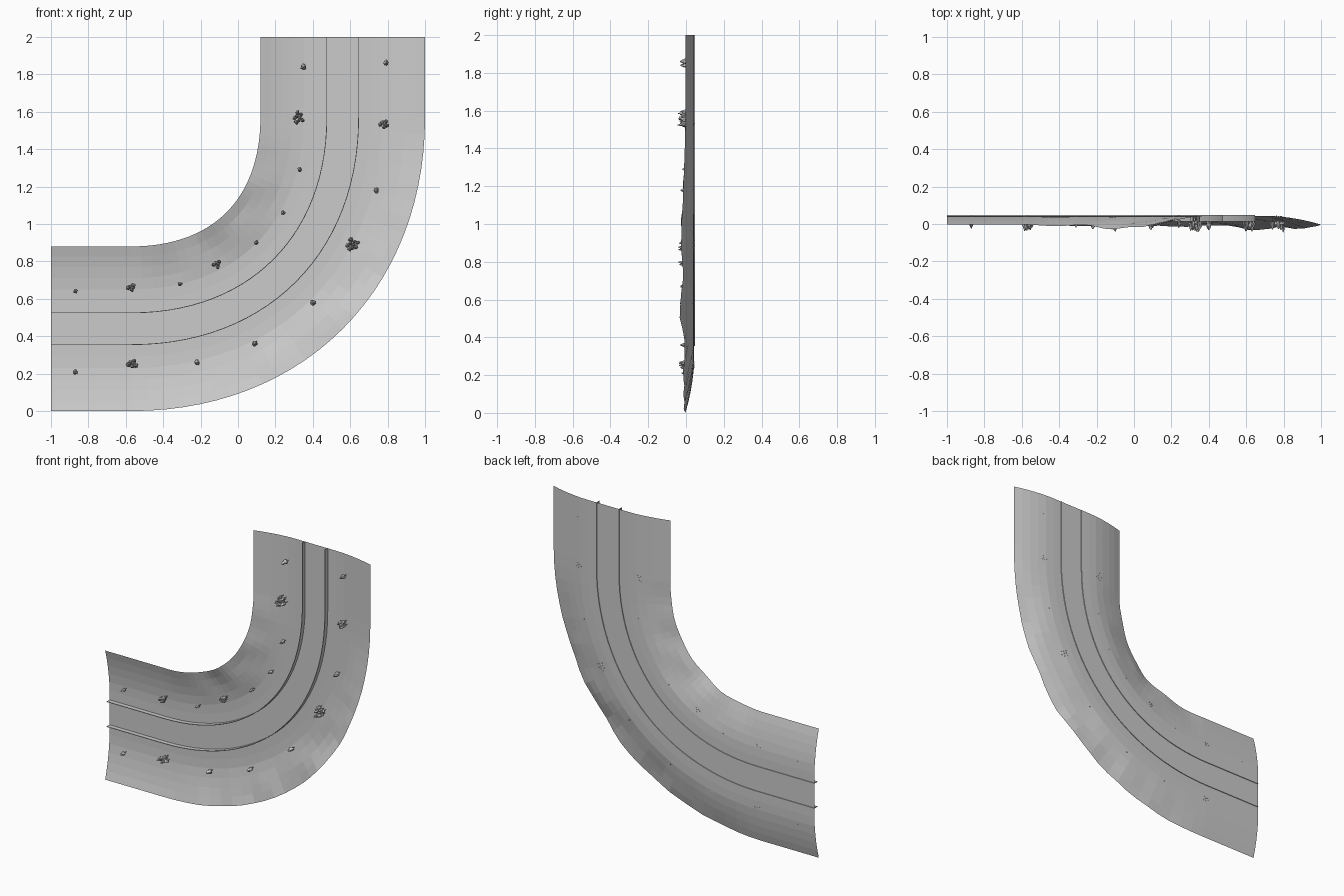
import bpy, bmesh, math, random
from mathutils import Vector, Matrix, noise

if "Cube" in bpy.data.objects:
    bpy.data.objects.remove(bpy.data.objects["Cube"])

random.seed(4)

# Centre line in the XZ plane: straight, bend, straight
P = [Vector(p) for p in ((-0.57, 0.44), (0.108, 0.44), (0.56, 0.892), (0.56, 1.57))]
path = []
for i in range(4):
    path.append((Vector((-1 + 0.43 * i / 4, 0.44)), Vector((1, 0)), 0.0))
N = 28
for i in range(N + 1):
    t = i / N
    s = 1 - t
    p = P[0] * s**3 + P[1] * 3 * s * s * t + P[2] * 3 * s * t * t + P[3] * t**3
    d = ((P[1] - P[0]) * s * s + (P[2] - P[1]) * 2 * s * t + (P[3] - P[2]) * t * t).normalized()
    path.append((p, d, math.sin(math.pi * t)))
for i in range(1, 5):
    path.append((Vector((0.56, 1.57 + 0.43 * i / 4)), Vector((0, 1)), 0.0))

ROAD = 0.085
PROFILE = [(0.085, 0.043), (0.15, 0.043), (0.21, 0.041), (0.27, 0.034),
           (0.33, 0.024), (0.385, 0.012), (0.44, -0.003)]


def bank_y(off):
    a = abs(off)
    for (d0, y0), (d1, y1) in zip(PROFILE, PROFILE[1:]):
        if a <= d1:
            return y0 + (y1 - y0) * (a - d0) / (d1 - d0)
    return PROFILE[-1][1]


def place(sample, off, y):
    p, d, bend = sample
    q = p + Vector((d.y, -d.x)) * off
    return Vector((q.x, y, q.y))


def finish(name, bm):
    me = bpy.data.meshes.new(name)
    bm.to_mesh(me)
    bm.free()
    ob = bpy.data.objects.new(name, me)
    bpy.context.collection.objects.link(ob)
    return ob


def sweep(name, section, closed=False, rough=0.0):
    """Sweep a list of (offset, y) points along the path."""
    bm = bmesh.new()
    rows = []
    for s in path:
        row = []
        for off, y in section:
            v = place(s, off, y)
            if rough:
                # banks grow rougher and higher towards their rim in the bend
                k = max(0, (abs(off) - 0.2) / 0.24) * s[2]
                v.y -= k * rough * (0.8 + 1.3 * noise.noise(v * 5))
            row.append(bm.verts.new(v))
        rows.append(row)
    n = len(section)
    for a, b in zip(rows, rows[1:]):
        for j in range(n if closed else n - 1):
            k = (j + 1) % n
            bm.faces.new((a[j], a[k], b[k], b[j]))
    if closed:
        bm.faces.new(rows[0])
        bm.faces.new(rows[-1])
        bmesh.ops.recalc_face_normals(bm, faces=bm.faces)
    else:
        bm.normal_update()
        for f in bm.faces:
            if f.normal.y > 0:
                f.normal_flip()
    return finish(name, bm)


# Road bed, banks and thin barrier walls
sweep("road", [(-ROAD, 0.043), (0, 0.043), (ROAD, 0.043)])
for side, name in ((-1, "inner"), (1, "outer")):
    sweep(name + "_bank", [(side * d, y) for d, y in PROFILE], rough=0.022)
    c = side * ROAD
    sweep(name + "_barrier", [(c - 0.002, 0.048), (c + 0.002, 0.048),
                              (c + 0.002, 0.013), (c - 0.002, 0.013)], closed=True)


# Trees grow towards the front (-y)
def add_tree(bm, x, z, r, h):
    pt = Vector((x, z))
    near = min(path, key=lambda s: (s[0] - pt).length)
    base = bank_y((near[0] - pt).length) + 0.003

    def cone(r1, r2, start, end, segs, jag):
        m = (Matrix.Translation((x, base - (start + end) / 2 * h, z))
             @ Matrix.Rotation(math.pi / 2, 4, 'X')
             @ Matrix.Rotation(random.uniform(0, 6), 4, 'Z'))
        res = bmesh.ops.create_cone(bm, cap_ends=True, segments=segs, radius1=r1,
                                    radius2=r2, depth=(end - start) * h, matrix=m)
        for v in res["verts"]:
            k = 1 + random.uniform(-jag, jag)
            v.co.x = x + (v.co.x - x) * k
            v.co.z = z + (v.co.z - z) * k

    cone(r * 0.2, r * 0.15, 0, 0.5, 5, 0)
    cone(r * 0.85, r * 0.5, 0.4, 0.65, 9, 0.35)
    cone(r, r * 0.5, 0.55, 0.82, 9, 0.35)
    cone(r * 0.75, r * 0.15, 0.75, 1.0, 9, 0.35)


singles = [(0.35, 1.84, 1.2), (0.79, 1.86, 1.2), (0.33, 1.29, 0.9), (0.24, 1.06, 0.9),
           (0.74, 1.18, 1.1), (0.40, 0.58, 1.2), (0.10, 0.90, 0.9), (-0.31, 0.68, 0.8),
           (0.09, 0.36, 1.2), (-0.22, 0.26, 1.1), (-0.87, 0.64, 0.9), (-0.87, 0.21, 0.9)]
bm = bmesh.new()
for x, z, s in singles:
    add_tree(bm, x, z, 0.013 * s, 0.068 * (0.6 + 0.4 * s))
finish("single_trees", bm)

groves = [(0.325, 1.57, 0.030, 8), (0.78, 1.535, 0.022, 6), (0.61, 0.89, 0.032, 9),
          (-0.57, 0.66, 0.020, 5), (-0.565, 0.255, 0.024, 6), (-0.11, 0.785, 0.020, 5)]
bm = bmesh.new()
for x, z, R, n in groves:
    for i in range(n):
        a = i * 2.4
        r = R * math.sqrt((i + 0.3) / n)
        add_tree(bm, x + r * math.cos(a), z + r * math.sin(a),
                 random.uniform(0.009, 0.013), random.uniform(0.06, 0.085))
finish("tree_groves", bm)
